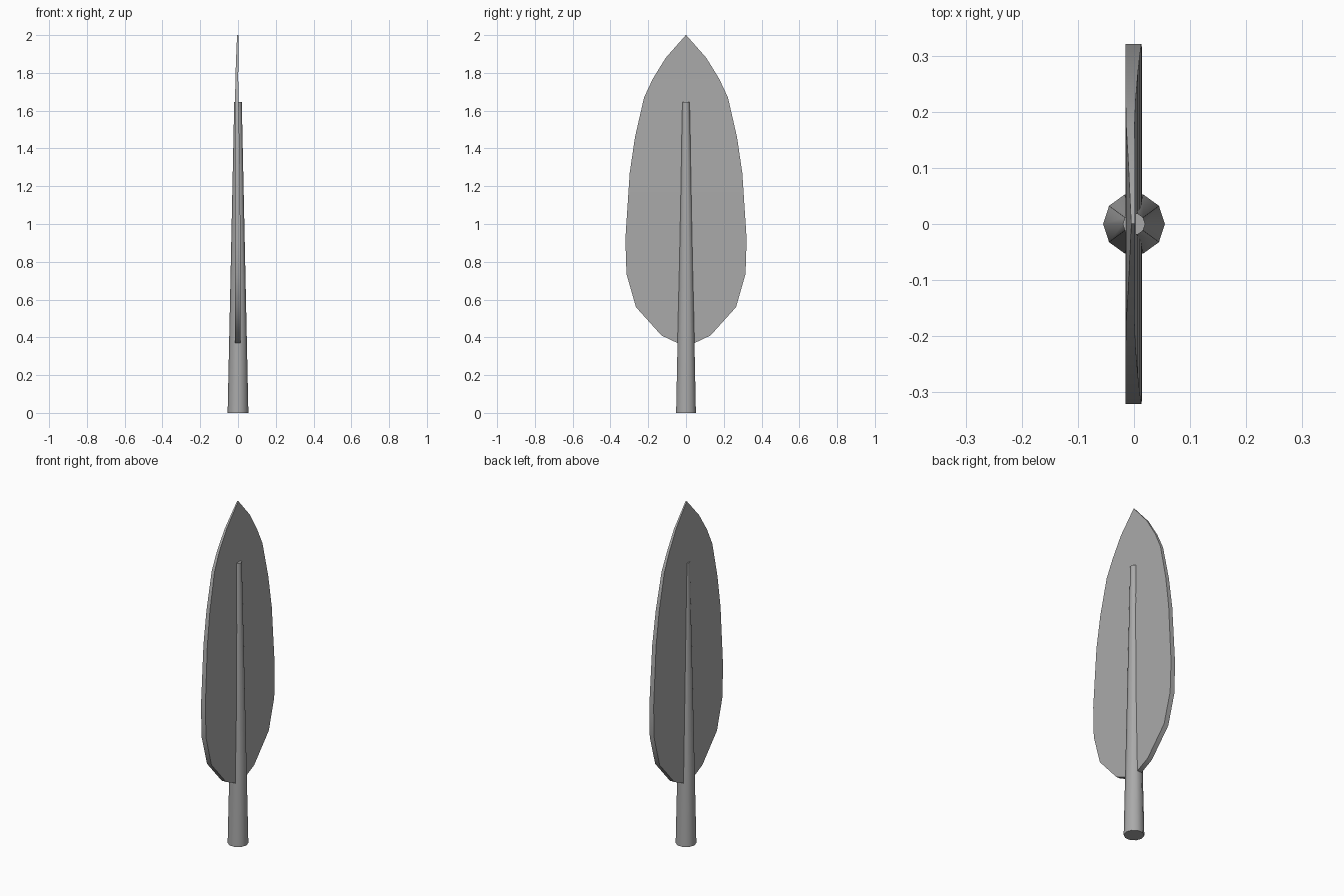
import bpy
import bmesh

cube = bpy.data.objects.get("Cube")
if cube:
    bpy.data.objects.remove(cube, do_unlink=True)

steel = bpy.data.materials.new("grey steel")
steel.use_nodes = True
colour = (0.4, 0.4, 0.4, 1)
steel.diffuse_color = colour
steel.node_tree.nodes["Principled BSDF"].inputs["Base Color"].default_value = colour


def finish(obj):
    """Apply the material and smooth the gentle angles."""
    if not obj.data.materials:
        obj.data.materials.append(steel)
    bpy.ops.object.select_all(action='DESELECT')
    obj.select_set(True)
    bpy.context.view_layer.objects.active = obj
    bpy.ops.object.shade_smooth_by_angle(angle=0.65)


# Tapered ten-sided socket, running up the blade as its midrib
Z_TOP = 1.645
bpy.ops.mesh.primitive_cone_add(vertices=10, radius1=0.055, radius2=0.02,
                                depth=Z_TOP, location=(0, 0, Z_TOP / 2),
                                rotation=(0, 0, 1.5707963))
socket = bpy.context.object
socket.name = "socket"
finish(socket)

# Leaf-shaped blade rows: height, half width, x of right face, x of left face
rows = [
    (0.365, 0.035, -0.015, 0.014),
    (0.41, 0.13, -0.015, 0.014),
    (0.56, 0.265, -0.015, 0.014),
    (0.735, 0.315, -0.015, 0.014),
    (0.92, 0.321, -0.015, 0.013),
    (1.27, 0.298, -0.015, 0.010),
    (1.46, 0.270, -0.015, 0.007),
    (1.67, 0.222, -0.015, 0.003),
    (1.77, 0.175, -0.014, 0.001),
    (1.88, 0.107, -0.010, 0.002),
    (2.00, 0.001, -0.005, 0.002),
]
bm = bmesh.new()
rings = []
for z, w, x0, x1 in rows:
    rings.append([bm.verts.new((x, y, z))
                  for x, y in ((x0, -w), (x1, -w), (x1, w), (x0, w))])
for low, high in zip(rings, rings[1:]):
    for i in range(4):
        j = (i + 1) % 4
        bm.faces.new((low[i], low[j], high[j], high[i]))
bm.faces.new(rings[0][::-1])
bm.faces.new(rings[-1])
bmesh.ops.recalc_face_normals(bm, faces=bm.faces)
mesh = bpy.data.meshes.new("blade")
bm.to_mesh(mesh)
bm.free()
blade = bpy.data.objects.new("blade", mesh)
bpy.context.collection.objects.link(blade)
finish(blade)
